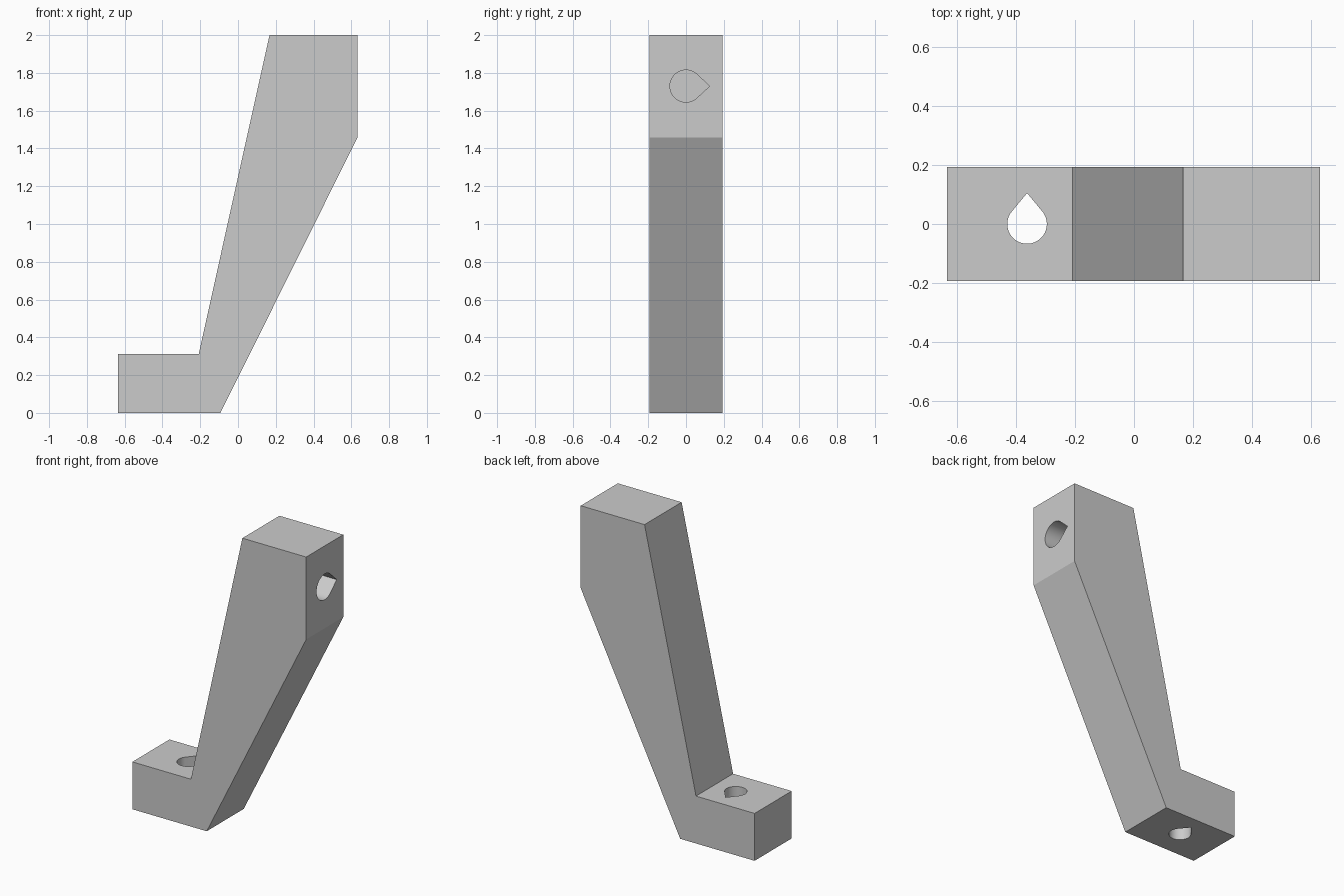
import bpy
import bmesh
import math
from mathutils import Vector

if "Cube" in bpy.data.objects:
    bpy.data.objects.remove(bpy.data.objects["Cube"], do_unlink=True)

HALF_DEPTH = 0.193

grey = bpy.data.materials.new("plain grey")
grey.use_nodes = True
colour = (0.6, 0.6, 0.6, 1.0)
grey.diffuse_color = colour
grey.node_tree.nodes["Principled BSDF"].inputs["Base Color"].default_value = colour


def prism(name, points, sweep):
    """Extrude a closed outline along the sweep vector."""
    bm = bmesh.new()
    face = bm.faces.new([bm.verts.new(p) for p in points])
    extruded = bmesh.ops.extrude_face_region(bm, geom=[face])["geom"]
    moved = [v for v in extruded if isinstance(v, bmesh.types.BMVert)]
    bmesh.ops.translate(bm, verts=moved, vec=sweep)
    bmesh.ops.recalc_face_normals(bm, faces=bm.faces)
    mesh = bpy.data.meshes.new(name)
    bm.to_mesh(mesh)
    bm.free()
    mesh.materials.append(grey)
    obj = bpy.data.objects.new(name, mesh)
    bpy.context.collection.objects.link(obj)
    return obj


def teardrop(radius, tip, steps=48):
    """Circle with tangent lines meeting at a tip; gives (across, along y)."""
    tangent = math.acos(radius / tip)
    arc = 2 * math.pi - 2 * tangent
    angles = [tangent + arc * i / steps for i in range(steps + 1)]
    return [(0, tip)] + [(radius * math.sin(a), radius * math.cos(a)) for a in angles]


# Bracket body: foot, slanted arm and upright head in one profile
profile = [(-0.635, 0), (-0.093, 0), (0.632, 1.457), (0.632, 2),
           (0.167, 2), (-0.208, 0.312), (-0.635, 0.312)]
bracket = prism("bracket", [(x, -HALF_DEPTH, z) for x, z in profile],
                Vector((0, 2 * HALF_DEPTH, 0)))

# Through hole in the foot, blind hole in the head
foot_hole = prism("foot_hole_cutter",
                  [(-0.363 + u, y, -0.1) for u, y in teardrop(0.067, 0.105)],
                  Vector((0, 0, 0.6)))
head_hole = prism("head_hole_cutter",
                  [(0.73, y, 1.73 + u) for u, y in teardrop(0.085, 0.125)],
                  Vector((-0.44, 0, 0)))

bpy.ops.object.select_all(action="DESELECT")
bracket.select_set(True)
bpy.context.view_layer.objects.active = bracket
for cutter in (foot_hole, head_hole):
    cutter.hide_render = True
    cut = bracket.modifiers.new(cutter.name, "BOOLEAN")
    cut.operation = "DIFFERENCE"
    cut.solver = "EXACT"
    cut.object = cutter
    bpy.ops.object.modifier_apply(modifier=cut.name)
    bpy.data.objects.remove(cutter, do_unlink=True)

# Smooth hole walls, crisp outer edges
bpy.ops.object.shade_smooth_by_angle(angle=math.radians(20))
